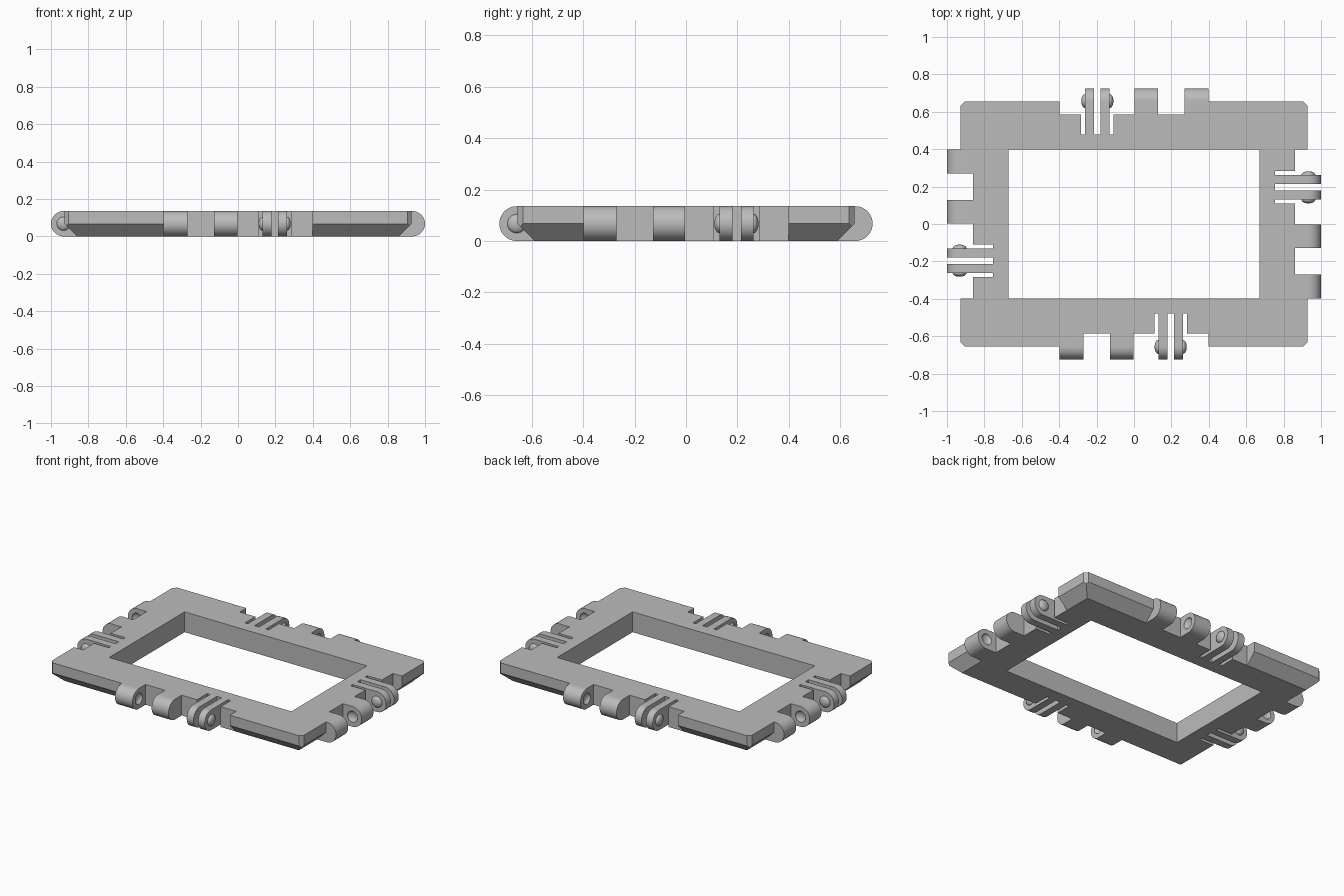
import bpy, bmesh, math
from mathutils import Matrix, Vector

if "Cube" in bpy.data.objects:
    bpy.data.objects.remove(bpy.data.objects["Cube"])

X, Y = 0.928, 0.655        # outer half sizes of the frame
IX, IY = 0.671, 0.397      # opening half sizes
H = 0.135                  # thickness
R = H / 2                  # hinge knuckle radius
CH = 0.067                 # underside chamfer
C = 0.022                  # vertical corner cut
KNUCKLES = [(-0.398, -0.27), (-0.128, -0.004)]
FINGERS = [(0.13, 0.18), (0.213, 0.262)]
SLOTS = [(0.109, 0.13), (0.18, 0.213), (0.262, 0.283)]
# each side: rotation about z and distance of its hinge axis from the centre
SIDES = [(Matrix.Rotation(k * math.pi / 2, 4, 'Z'), 0.725 - R if k % 2 == 0 else 1 - R)
         for k in range(4)]

grey = bpy.data.materials.new("mid_grey")
grey.diffuse_color = (0.5, 0.5, 0.5, 1)
grey.use_nodes = True
grey.node_tree.nodes["Principled BSDF"].inputs["Base Color"].default_value = grey.diffuse_color


def make_object(name, bm):
    bmesh.ops.recalc_face_normals(bm, faces=bm.faces[:])
    mesh = bpy.data.meshes.new(name)
    bm.to_mesh(mesh)
    bm.free()
    mesh.materials.append(grey)
    obj = bpy.data.objects.new(name, mesh)
    bpy.context.collection.objects.link(obj)
    return obj


def prism(bm, pts, step, m=Matrix()):
    a = [bm.verts.new(m @ Vector(p)) for p in pts]
    b = [bm.verts.new(m @ (Vector(p) + Vector(step))) for p in pts]
    bm.faces.new(a)
    bm.faces.new(b[::-1])
    for i in range(len(a)):
        j = (i + 1) % len(a)
        bm.faces.new((a[i], b[i], b[j], a[j]))


def button(bm, m, u, d):
    # shallow rounded stud shape lying on the hinge axis
    local = (Matrix.Translation((u, -d, R)) @ Matrix.Diagonal((0.02, 0.037, 0.037, 1))
             @ Matrix.Rotation(math.pi / 2, 4, 'Y'))
    bmesh.ops.create_uvsphere(bm, u_segments=24, v_segments=13, radius=1, matrix=m @ local)


def boolean(target, tool, operation):
    mod = target.modifiers.new("bool", 'BOOLEAN')
    mod.operation = operation
    mod.solver = 'EXACT'
    mod.object = tool
    bpy.context.view_layer.objects.active = target
    bpy.ops.object.modifier_apply(modifier=mod.name)
    bpy.data.objects.remove(tool, do_unlink=True)


# Frame block: chamfered underside and cut corners, as a convex hull
bm = bmesh.new()
for sx in (-1, 1):
    for sy in (-1, 1):
        corner = [(X - C, Y, H), (X, Y - C, H), (X - C, Y, CH), (X, Y - C, CH),
                  (X - C / 2, Y - C / 2, CH - C / 2), (X - CH, Y - CH, 0)]
        for x, y, z in corner:
            bm.verts.new((sx * x, sy * y, z))
bmesh.ops.convex_hull(bm, input=bm.verts[:])
bmesh.ops.dissolve_limit(bm, angle_limit=0.01, verts=bm.verts[:], edges=bm.edges[:])
frame = make_object("hinged_frame", bm)

# Cutter: central opening, plus a notch with three slots on every side
bm = bmesh.new()
prism(bm, [(-IX, -IY, -0.1), (IX, -IY, -0.1), (IX, IY, -0.1), (-IX, IY, -0.1)], (0, 0, 0.4))
for m, d in SIDES:
    notch, slot, out = d - 0.071, d - 0.179, d + 0.2
    pts = [(-0.398, -out, -0.1), (-0.398, -notch, -0.1)]
    for a, b in SLOTS:
        pts += [(a, -notch, -0.1), (a, -slot, -0.1), (b, -slot, -0.1), (b, -notch, -0.1)]
    pts += [(0.398, -notch, -0.1), (0.398, -out, -0.1)]
    prism(bm, pts, (0, 0, 0.4), m)
boolean(frame, make_object("opening_cutter", bm), 'DIFFERENCE')

# Hinge knuckles and spring fingers with rounded ends
bm = bmesh.new()
dimples = bmesh.new()
studs = bmesh.new()
for m, d in SIDES:
    for a, b in KNUCKLES + FINGERS:
        root = d - 0.1
        pts = [(a, -root, H)]
        for i in range(25):
            t = math.pi * i / 24
            pts.append((a, -d - R * math.sin(t), R + R * math.cos(t)))
        pts.append((a, -root, 0))
        prism(bm, pts, (b - a, 0, 0), m)
    # sockets face the gap between the knuckles, studs the outer finger sides
    button(dimples, m, KNUCKLES[0][1], d)
    button(dimples, m, KNUCKLES[1][0], d)
    button(studs, m, FINGERS[0][0], d)
    button(studs, m, FINGERS[1][1], d)
hinges = make_object("hinge_knuckles", bm)
boolean(hinges, make_object("socket_cutter", dimples), 'DIFFERENCE')
boolean(hinges, make_object("studs", studs), 'UNION')
boolean(frame, hinges, 'UNION')

# Smooth the round parts, keep hard edges
bpy.ops.object.select_all(action='DESELECT')
frame.select_set(True)
bpy.context.view_layer.objects.active = frame
bpy.ops.object.shade_smooth_by_angle(angle=math.radians(30))
